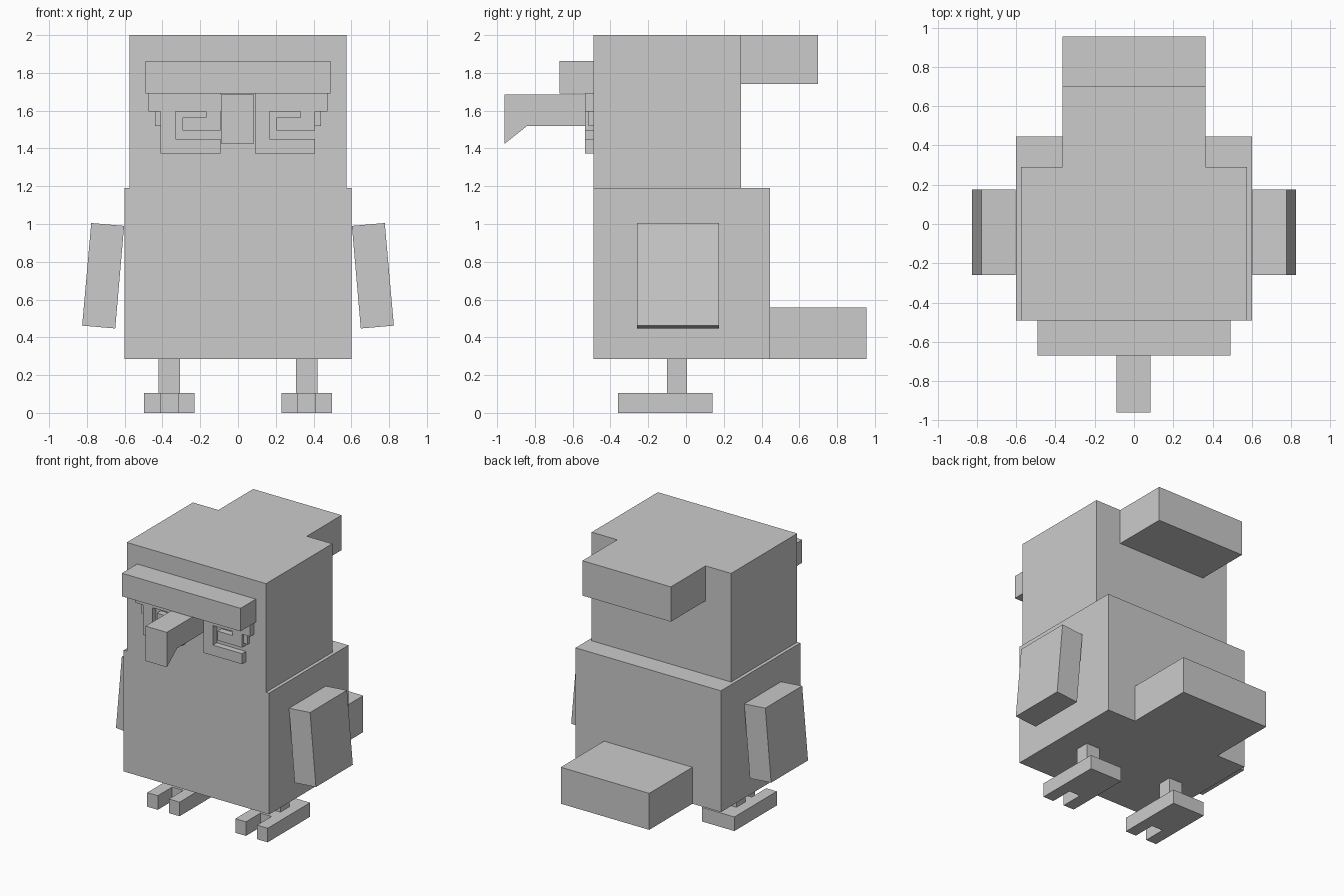
import bpy
import bmesh
from mathutils import Vector

cube = bpy.data.objects.get("Cube")
if cube:
    bpy.data.objects.remove(cube, do_unlink=True)

grey = bpy.data.materials.new("plain grey")
grey.use_nodes = True
colour = (0.6, 0.6, 0.6, 1)
grey.diffuse_color = colour
grey.node_tree.nodes["Principled BSDF"].inputs["Base Color"].default_value = colour


def prism(name, outline, axis, lo, hi):
    """Extrude a 2D outline along an axis; the outline uses the other two axes in order."""
    def place(p):
        co = list(p)
        co.insert(axis, lo)
        return co
    bm = bmesh.new()
    face = bm.faces.new([bm.verts.new(place(p)) for p in outline])
    out = bmesh.ops.extrude_face_region(bm, geom=[face])
    step = Vector((0, 0, 0))
    step[axis] = hi - lo
    moved = [g for g in out["geom"] if isinstance(g, bmesh.types.BMVert)]
    bmesh.ops.translate(bm, verts=moved, vec=step)
    bmesh.ops.recalc_face_normals(bm, faces=bm.faces)
    mesh = bpy.data.meshes.new(name)
    bm.to_mesh(mesh)
    bm.free()
    mesh.materials.append(grey)
    obj = bpy.data.objects.new(name, mesh)
    bpy.context.collection.objects.link(obj)
    return obj


def box(name, x, y, z):
    corners = [(x[0], y[0]), (x[1], y[0]), (x[1], y[1]), (x[0], y[1])]
    return prism(name, corners, 2, *z)


def mirrored(outline, side):
    return [(side * p[0], p[1]) for p in outline]


# Body, head, and the blocks behind them
FRONT = -0.49
box("body", (-0.6, 0.6), (FRONT, 0.445), (0.285, 1.19))
box("head", (-0.575, 0.575), (FRONT, 0.29), (1.19, 2))
box("crest", (-0.365, 0.365), (0.29, 0.7), (1.74, 2))
box("tail", (-0.365, 0.365), (0.445, 0.955), (0.285, 0.557))

# Brow and hooked beak
box("brow", (-0.49, 0.49), (-0.67, FRONT), (1.69, 1.862))
beak = [(-0.96, 1.685), (FRONT, 1.685), (FRONT, 1.52), (-0.84, 1.52), (-0.96, 1.425)]
prism("beak", beak, 0, -0.09, 0.085)

# Both eyes use the same hook shapes, shifted sideways rather than mirrored
EYE = -0.535
frame = [(0, 1.595), (0.078, 1.595), (0.078, 1.45), (0.318, 1.45), (0.318, 1.372), (0, 1.372)]
hook = [(0.24, 1.595), (0.318, 1.595), (0.318, 1.495), (0.115, 1.495), (0.115, 1.565), (0.24, 1.565)]
for label, start in (("right", -0.41), ("left", 0.09)):
    for part, outline in (("eye_frame", frame), ("eye_hook", hook)):
        prism(label + "_" + part, [(start + u, z) for u, z in outline], 1, EYE, FRONT)

# Paired parts: eyelids, wings, legs and two-toed feet
lid = [(0.09, 1.595), (0.475, 1.595), (0.475, 1.69), (0.09, 1.69)]
lid_corner = [(0.408, 1.52), (0.44, 1.52), (0.44, 1.595), (0.408, 1.595)]
wing = [(0.603, 0.99), (0.777, 1.005), (0.825, 0.462), (0.65, 0.447)]
leg = [(0.308, -0.1), (0.42, -0.1), (0.42, 0.005), (0.308, 0.005)]
foot = [(0.23, -0.36), (0.318, -0.36), (0.318, -0.19), (0.41, -0.19),
        (0.41, -0.36), (0.497, -0.36), (0.497, 0.14), (0.23, 0.14)]
for label, side in (("left", 1), ("right", -1)):
    prism(label + "_eyelid", mirrored(lid, side), 1, EYE, FRONT)
    prism(label + "_eyelid_corner", mirrored(lid_corner, side), 1, -0.517, FRONT)
    prism(label + "_wing", mirrored(wing, side), 1, -0.26, 0.175)
    prism(label + "_leg", mirrored(leg, side), 2, 0.105, 0.285)
    prism(label + "_foot", mirrored(foot, side), 2, 0, 0.105)
